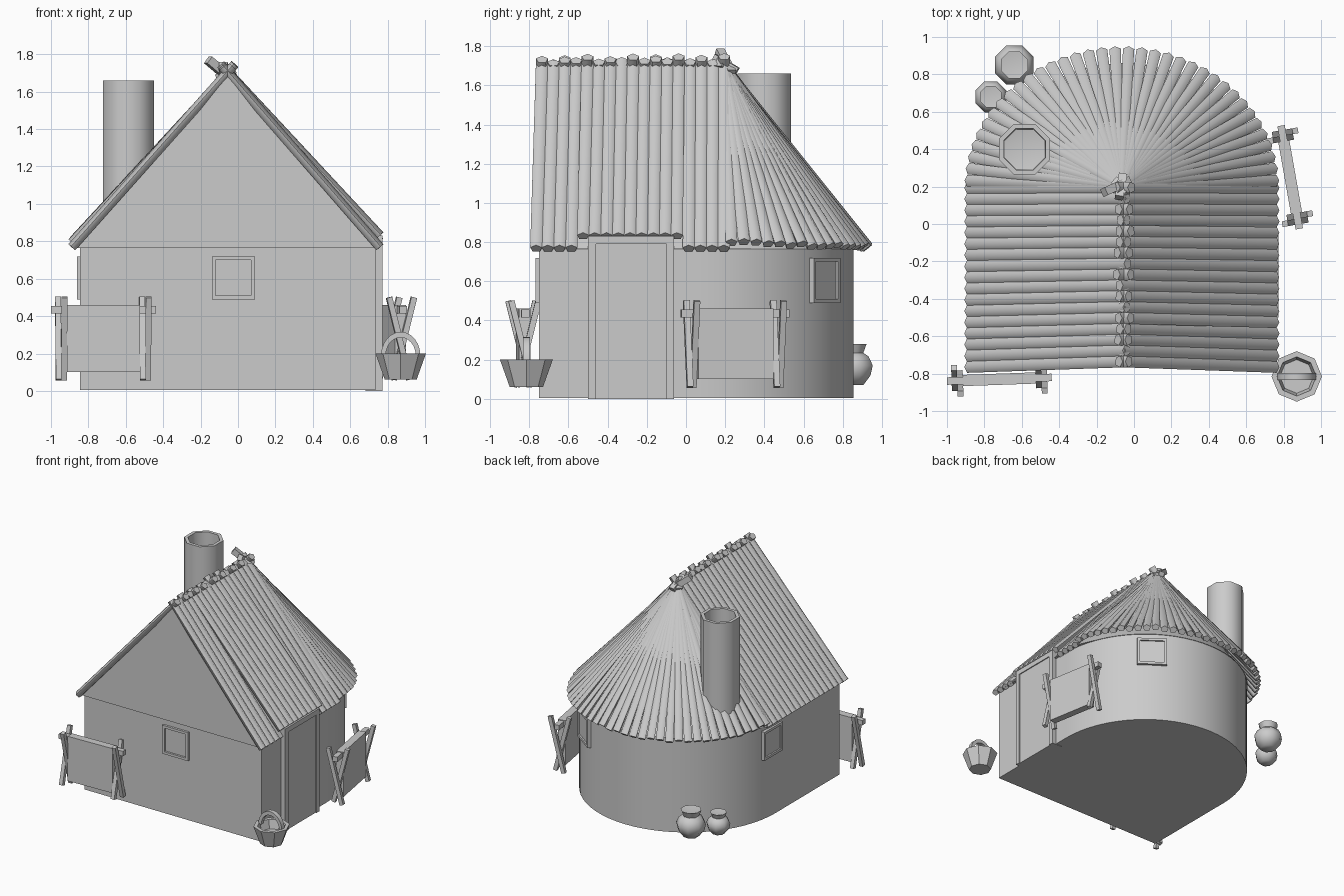
import bpy, bmesh, math, random
from mathutils import Matrix, Vector

random.seed(4)
if "Cube" in bpy.data.objects:
    bpy.data.objects.remove(bpy.data.objects["Cube"])

clay = bpy.data.materials.new("plain_clay")
clay.use_nodes = True
GREY = (0.6, 0.6, 0.6, 1)
clay.diffuse_color = GREY
clay.node_tree.nodes["Principled BSDF"].inputs["Base Color"].default_value = GREY

CX, CY, R = -0.055, 0.065, 0.79      # hut centre, start of rounded back, radius
FRONT, EAVE = -0.75, 0.765
APEX_Y = 0.2


def finish(name, bm, smooth=None, place=None):
    bmesh.ops.recalc_face_normals(bm, faces=bm.faces)
    mesh = bpy.data.meshes.new(name)
    bm.to_mesh(mesh)
    bm.free()
    mesh.materials.append(clay)
    obj = bpy.data.objects.new(name, mesh)
    bpy.context.collection.objects.link(obj)
    if place:
        obj.matrix_world = place
    if smooth:
        bpy.ops.object.select_all(action='DESELECT')
        obj.select_set(True)
        bpy.context.view_layer.objects.active = obj
        bpy.ops.object.shade_smooth_by_angle(angle=math.radians(smooth))
    return obj


def box(bm, centre, size):
    m = Matrix.Translation(centre) @ Matrix.Diagonal((*size, 1))
    bmesh.ops.create_cube(bm, size=1, matrix=m)


def rod(bm, a, b, r1, r2, sides=5, flat=1.0, turn=0.0):
    # tapered pole from a to b, with a corner upward unless turned
    a, b = Vector(a), Vector(b)
    d = b - a
    m = (Matrix.Translation((a + b) / 2) @ d.to_track_quat('Z', 'Y').to_matrix().to_4x4()
         @ Matrix.Diagonal((1, flat, 1, 1)) @ Matrix.Rotation(turn, 4, 'Z'))
    bmesh.ops.create_cone(bm, cap_ends=True, segments=sides, radius1=r1, radius2=r2,
                          depth=d.length, matrix=m)


def lathe(name, profile, x, y, sides=8, smooth=60, turn=0.5):
    # profile of (radius, height) pairs; zero radius closes an end
    bm = bmesh.new()
    rings = []
    for r, z in profile:
        count = sides if r > 0 else 1
        rings.append([bm.verts.new((r * math.cos((i + turn) * math.tau / sides),
                                    r * math.sin((i + turn) * math.tau / sides), z))
                      for i in range(count)])
    for lo, hi in zip(rings, rings[1:]):
        for i in range(sides):
            j = (i + 1) % sides
            quad = [lo[i % len(lo)], lo[j % len(lo)], hi[j % len(hi)], hi[i % len(hi)]]
            bm.faces.new(list(dict.fromkeys(quad)))
    return finish(name, bm, smooth, Matrix.Translation((x, y, 0)))


def outline(radius, z):
    pts = [(CX + radius, FRONT, z)]
    for i in range(33):
        t = math.pi * i / 32
        pts.append((CX + radius * math.cos(t), CY + radius * math.sin(t), z))
    return pts + [(CX - radius, FRONT, z)]


# Walls: flat front, rounded back
bm = bmesh.new()
base = bm.faces.new([bm.verts.new(p) for p in outline(R, 0.005)])
top = bmesh.ops.extrude_face_region(bm, geom=[base])
bmesh.ops.translate(bm, vec=(0, 0, EAVE - 0.005),
                    verts=[v for v in top["geom"] if isinstance(v, bmesh.types.BMVert)])
finish("walls", bm, 40)

# Gable and lining beneath the thatch, slightly proud of the front wall
bm = bmesh.new()
GABLE = FRONT - 0.01
for p in outline(R + 0.005, EAVE) + [(CX, GABLE, 1.68), (CX, APEX_Y, 1.68)]:
    bm.verts.new(p)
for s in (-1, 1):
    for y in (GABLE, APEX_Y):
        bm.verts.new((CX - 0.01 + s * 0.82, y, EAVE))
bmesh.ops.convex_hull(bm, input=bm.verts)
finish("roof_lining", bm, 30)

# Straight roof poles, crossing at the ridge and lifted over the door
bm = bmesh.new()
N = 17
for i in range(N):
    y = -0.735 + i * 0.93 / (N - 1)
    over = 0.05 if i % 2 == 0 else 0.025
    for side in (-1, 1):
        reach = over + random.uniform(-0.015, 0.01)
        over_door = side > 0 and -0.52 < y < -0.03
        head = (CX - side * reach * 0.7, y, 1.7 + reach * 0.8)
        foot = (CX - 0.01 + side * 0.822, y - 0.03 + 0.03 * i / N,
                0.83 if over_door else 0.767)
        rod(bm, foot, head, 0.032, 0.032, flat=0.85)
finish("ridge_poles", bm, 75)

# Fan of poles over the rounded back
bm = bmesh.new()
N = 36
for i in range(N):
    t = math.pi * (i + 0.5) / N
    foot = (CX - 0.01 + 0.822 * math.cos(t), APEX_Y + 0.73 * math.sin(t),
            0.79 - 0.025 * math.sin(t) + random.uniform(0, 0.015))
    head = (CX - 0.01, APEX_Y, 1.69 + random.uniform(0, 0.02))
    rod(bm, foot, head, 0.032, 0.02, flat=0.85)
finish("fan_poles", bm, 75)

# Crossed stubs where the ridge meets the fan
bm = bmesh.new()
for a, b in (((-.16, .17, 1.77), (-.03, .23, 1.66)),
             ((-.03, .17, 1.72), (-.1, .23, 1.67)),
             ((-.08, .14, 1.74), (-.06, .26, 1.67))):
    rod(bm, a, b, 0.032, 0.032, 4, turn=math.pi / 4)
finish("ridge_knot", bm)

# Hollow chimney
lathe("chimney", [(0, .8), (.147, .8), (.147, 1.66), (.12, 1.66), (.115, 1.35), (0, 1.33)],
      -0.585, 0.4)


def framed_panel(name, width, height, border, depth, recess, place, sill=True):
    # local x across, local -y outward, origin at the bottom centre
    bm = bmesh.new()
    for s in (-1, 1):
        box(bm, (s * (width - border) / 2, 0, height / 2), (border, depth, height))
    inner = width - 2 * border
    box(bm, (0, 0, height - border / 2), (inner, depth, border))
    low = border if sill else 0
    if sill:
        box(bm, (0, 0, border / 2), (inner, depth, border))
    high = height - border
    box(bm, (0, recess / 2, (low + high) / 2), (inner, depth - recess, high - low))
    finish(name, bm, None, place)


def facing(x, y, z, degrees):
    return Matrix.Translation((x, y, z)) @ Matrix.Rotation(math.radians(degrees + 90), 4, 'Z')


# Door and windows
framed_panel("door", 0.44, 0.83, 0.04, 0.09, 0.008, facing(0.727, -0.28, 0, 0), sill=False)
framed_panel("front_window", 0.23, 0.23, 0.02, 0.036, 0.016, facing(-0.025, FRONT, 0.49, -90))
framed_panel("right_side_window", 0.23, 0.23, 0.02, 0.03, 0.012,
             facing(CX - R, 0.11, 0.49, 180))
t = math.radians(54)
framed_panel("back_window", 0.23, 0.23, 0.02, 0.04, 0.012,
             facing(CX + R * math.cos(t), CY + R * math.sin(t), 0.49, 54))


# Hide drying racks
def rack(name, x, y, degrees):
    place = Matrix.Translation((x, y, 0)) @ Matrix.Rotation(math.radians(degrees), 4, 'Z')
    bm = bmesh.new()
    for s in (-1, 1):
        for k in (-1, 1):
            px = s * 0.225 + k * 0.015
            rod(bm, (px, k * 0.04, 0.06), (px, -k * 0.07, 0.5), 0.022, 0.022, 4,
                turn=math.pi / 4)
    box(bm, (0, 0, 0.435), (0.56, 0.04, 0.04))
    finish(name + "_frame", bm, None, place)
    bm = bmesh.new()
    box(bm, (0, 0, 0.28), (0.39, 0.06, 0.36))
    finish(name + "_hide", bm, None, place)


rack("front_rack", -0.72, -0.83, 2)
rack("side_rack", 0.835, 0.25, -80)

# Basket with arched handle
lathe("basket", [(0, .06), (.085, .06), (.135, .2), (.105, .2), (.09, .13), (0, .13)],
      0.87, -0.815, smooth=None, turn=0)
bm = bmesh.new()
prev = None
for i in range(13):
    t = math.pi * i / 12
    ring = [bm.verts.new((r * math.cos(t), w, 0.19 + r * 1.2 * math.sin(t)))
            for r, w in ((.105, -.018), (.105, .018), (.08, .018), (.08, -.018))]
    if prev:
        for j in range(4):
            k = (j + 1) % 4
            bm.faces.new((prev[j], prev[k], ring[k], ring[j]))
    prev = ring
finish("basket_handle", bm, 40, Matrix.Translation((0.87, -0.815, 0)))

# Clay pots
POT = [(0, 0), (.06, 0), (.1, .05), (.112, .1), (.09, .145), (.06, .165), (.078, .21),
       (.072, .21), (0, .185)]
for name, x, y, z, s in (("large_pot", -.64, .85, .07, 1), ("small_pot", -.765, .68, .06, .8)):
    lathe(name, [(r * s, z + h * s) for r, h in POT], x, y)
